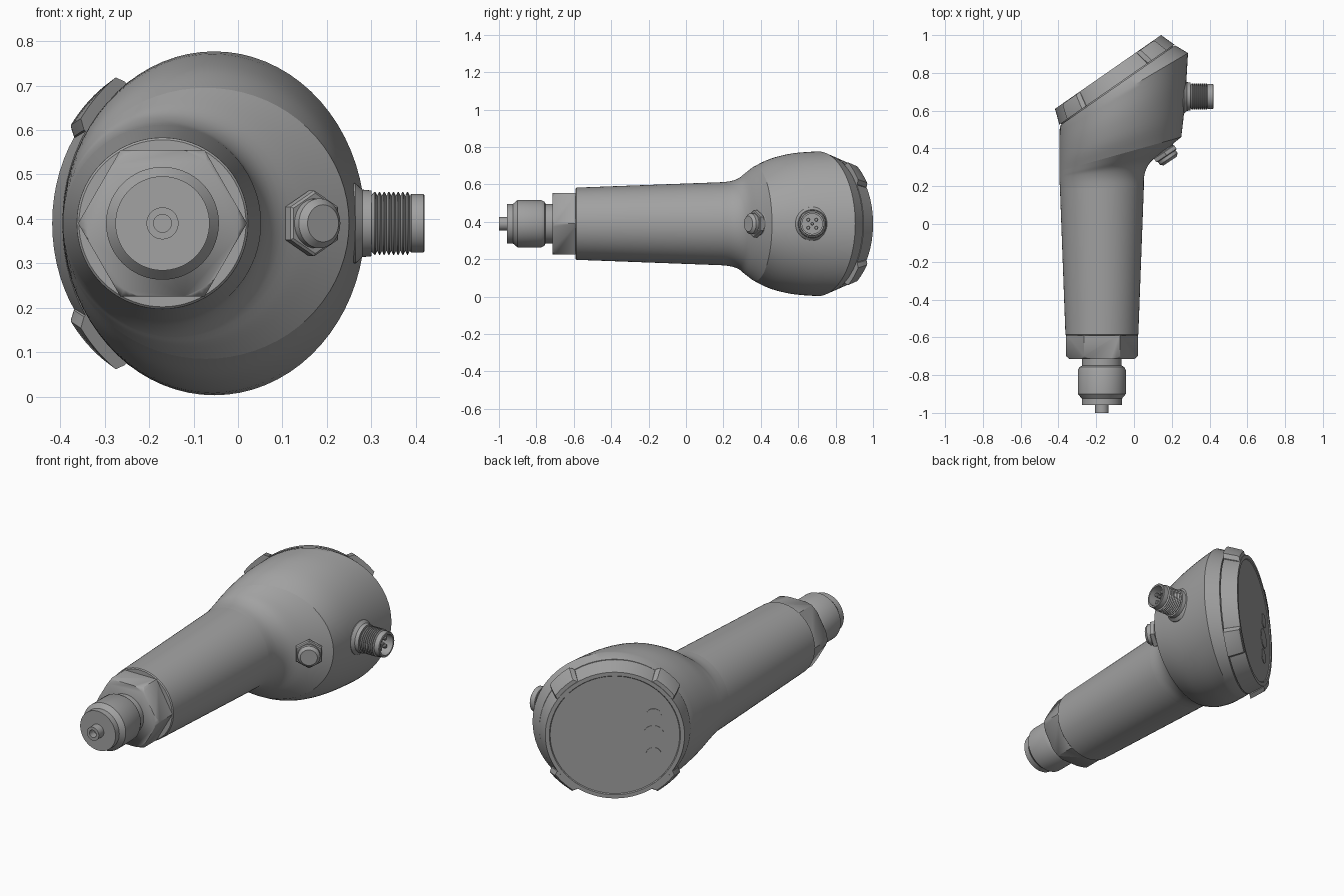
import bpy, bmesh, math
from mathutils import Vector

if "Cube" in bpy.data.objects:
    bpy.data.objects.remove(bpy.data.objects["Cube"])

metal = bpy.data.materials.new("plain_grey")
GREY = (0.36, 0.36, 0.36, 1)
metal.diffuse_color = GREY
metal.use_nodes = True
metal.node_tree.nodes["Principled BSDF"].inputs["Base Color"].default_value = GREY

UP = Vector((0, 0, 1))
MID = 0.39          # height of the symmetry plane
SEG = 72


def loft(name, rings):
    """Skin equal-sized rings of points and cap both ends."""
    bm = bmesh.new()
    rows = [[bm.verts.new(p) for p in ring] for ring in rings]
    n = len(rows[0])
    for a, b in zip(rows, rows[1:]):
        for i in range(n):
            j = (i + 1) % n
            bm.faces.new((a[i], a[j], b[j], b[i]))
    bm.faces.new(rows[0])
    bm.faces.new(rows[-1])
    bmesh.ops.recalc_face_normals(bm, faces=bm.faces)
    mesh = bpy.data.meshes.new(name)
    bm.to_mesh(mesh)
    bm.free()
    obj = bpy.data.objects.new(name, mesh)
    bpy.context.collection.objects.link(obj)
    mesh.materials.append(metal)
    bpy.ops.object.select_all(action='DESELECT')
    obj.select_set(True)
    bpy.context.view_layer.objects.active = obj
    bpy.ops.object.shade_smooth_by_angle()
    return obj


def place(origin, axis, r, d, angle):
    """Point at radius r, distance d along a level axis."""
    side = UP.cross(axis).normalized()
    return origin + axis * d + side * (r * math.cos(angle)) + UP * (r * math.sin(angle))


def lathe(name, origin, axis, profile, sides=SEG, phase=0):
    origin, axis = Vector(origin), Vector(axis).normalized()
    return loft(name, [[place(origin, axis, r, d, phase + math.tau * i / sides)
                        for i in range(sides)] for r, d in profile])


# Handle, process fitting and hex collar share one axis
BASE, FWD = (-0.17, 0, MID), (0, 1, 0)
lathe("handle", BASE, FWD, [(0.188, -0.59), (0.193, -0.585), (0.222, 0.19)])
lathe("pressure_fitting", BASE, FWD,
      [(0.02, -0.96), (0.02, -1), (0.036, -1), (0.036, -0.957), (0.106, -0.957),
       (0.106, -0.925), (0.127, -0.9), (0.127, -0.775), (0.118, -0.757),
       (0.105, -0.75), (0.105, -0.7)])
collar = lathe("hex_collar", BASE, FWD, [(0.19, -0.715), (0.19, -0.58)], sides=6)
cutter = lathe("collar_chamfer", BASE, FWD, [(0.166, -0.72), (0.195, -0.695), (0.195, -0.57)])
cutter.hide_render = True
mod = collar.modifiers.new("chamfer", 'BOOLEAN')
mod.operation = 'INTERSECT'
mod.object = cutter
bpy.context.view_layer.objects.active = collar
bpy.ops.object.modifier_apply(modifier="chamfer")
bpy.data.objects.remove(cutter)

# Head: tilted elliptical sections (left x, left y, right x, right y, half height)
NECK = [(-0.392, 0.19, 0.052, 0.19, 0.222), (-0.394, 0.22, 0.055, 0.26, 0.228),
        (-0.395, 0.245, 0.085, 0.325, 0.244), (-0.395, 0.26, 0.16, 0.388, 0.272),
        (-0.395, 0.28, 0.25, 0.46, 0.305)]
BOWL = [NECK[-1], (-0.395, 0.34, 0.264, 0.58, 0.348), (-0.395, 0.42, 0.276, 0.74, 0.377),
        (-0.393, 0.505, 0.286, 0.905, 0.387), (-0.389, 0.524, 0.217, 0.946, 0.372)]


def section(s):
    left, right = Vector((s[0], s[1], MID)), Vector((s[2], s[3], MID))
    c, h = (left + right) / 2, (right - left) / 2
    return [c + h * math.cos(a) + UP * (s[4] * math.sin(a))
            for a in (math.tau * i / SEG for i in range(SEG))]


def refine(keys, steps=4):
    """Catmull-Rom blend between key sections."""
    out = []
    for i in range(len(keys) - 1):
        p0, p1, p2 = keys[max(i - 1, 0)], keys[i], keys[i + 1]
        p3 = keys[min(i + 2, len(keys) - 1)]
        for k in range(steps):
            t = k / steps
            out.append([b + t / 2 * (c - a + t * (2*a - 5*b + 4*c - d + t * (3*(b - c) + d - a)))
                        for a, b, c, d in zip(p0, p1, p2, p3)])
    return out + [keys[-1]]


loft("neck", [section(s) for s in refine(NECK)])
loft("head_bowl", [section(s) for s in refine(BOWL[:-1]) + BOWL[-1:]])

# Lid with recessed face, sealing gap and four grip lugs
LID = Vector((-0.1375, 0.805, MID))
OUT = Vector((-0.571, 0.821, 0)).normalized()
lathe("lid", LID, OUT, [(0.318, -0.005), (0.322, 0), (0.342, 0), (0.371, -0.082),
                        (0.36, -0.082), (0.36, -0.11)])
LUG = [(0.32, -0.002), (0.362, -0.002), (0.372, -0.012), (0.398, -0.082), (0.32, -0.082)]
for n, centre in enumerate((46, 134, 226, 314)):
    rings = []
    for step in range(-5, 6):
        ends = abs(step) == 5
        a = math.radians(centre + step * 2.4)
        rings.append([place(LID, OUT, r - (0.022 if ends and r > 0.35 else 0), d, a)
                      for r, d in LUG])
    loft(f"lid_lug_{n + 1}", rings)

# Raised buttons on the lid face
side = UP.cross(OUT)
for name, z, r in (("upper", 0.105, 0.038), ("middle", 0, 0.052), ("lower", -0.105, 0.038)):
    lathe(name + "_button", LID + side * 0.19 + UP * z, OUT, [(r, -0.008), (r, -0.002)], sides=32)

# Threaded socket on the left side
PLUG, LEFT = (0, 0.675, MID), (1, 0, 0)
thread = [(0.095, 0.2), (0.09, 0.265), (0.076, 0.28), (0.074, 0.3), (0.063, 0.3)]
for i in range(8):
    x = 0.303 + i * 0.0105
    thread += [(0.071, x + 0.004), (0.071, x + 0.006), (0.062, x + 0.0105)]
thread += [(0.066, 0.39), (0.066, 0.417), (0.063, 0.42), (0.054, 0.42), (0.054, 0.35)]
lathe("threaded_socket", PLUG, LEFT, thread, sides=48)
for i in range(4):
    a = math.radians(45 + 90 * i)
    pin = place(Vector(PLUG), Vector(LEFT), 0.03, 0, a)
    lathe(f"contact_pin_{i + 1}", pin, LEFT, [(0.011, 0.34), (0.011, 0.398), (0.007, 0.402)], sides=12)
lathe("centre_pin", PLUG, LEFT, [(0.009, 0.34), (0.009, 0.398), (0.006, 0.402)], sides=12)

# Vent plug in the neck
VENT, TILT = (0.155, 0.388, MID), (0.55, -0.83, 0)
lathe("vent_seat", VENT, TILT, [(0.088, -0.06), (0.082, -0.012), (0.062, 0.0), (0.058, 0.012)], sides=48)
lathe("vent_hex", VENT, TILT, [(0.068, 0.005), (0.074, 0.009), (0.074, 0.03), (0.068, 0.034)],
      sides=6, phase=math.pi / 2)
lathe("vent_cap", VENT, TILT, [(0.056, 0.03), (0.056, 0.052), (0.042, 0.066)], sides=32)
